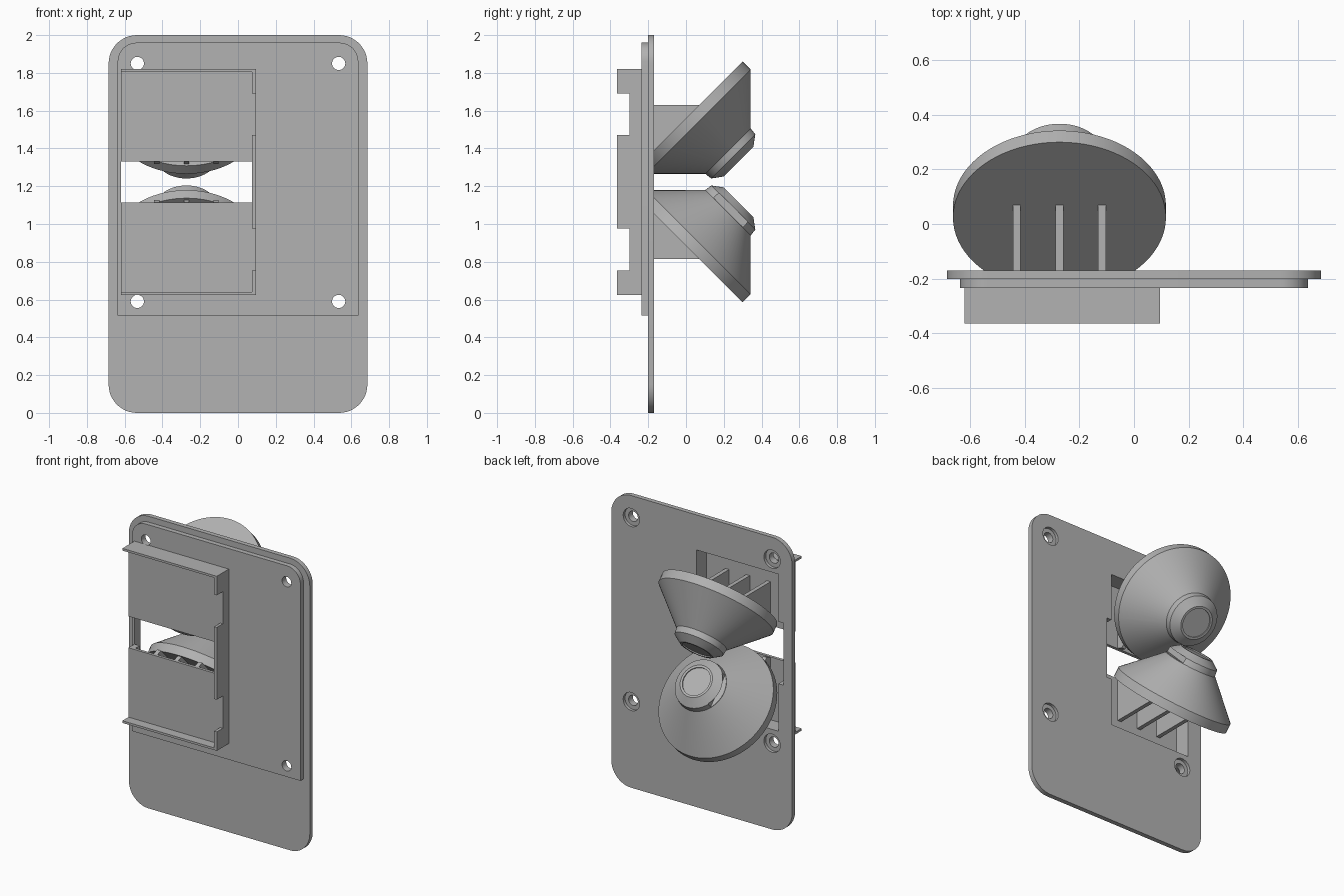
import bpy, bmesh, math
from mathutils import Matrix, Vector

cube = bpy.data.objects.get("Cube")
if cube:
    bpy.data.objects.remove(cube, do_unlink=True)

gray = bpy.data.materials.new("plain_gray")
gray.use_nodes = True
COLOR = (0.445, 0.445, 0.445, 1)
gray.diffuse_color = COLOR
gray.node_tree.nodes["Principled BSDF"].inputs["Base Color"].default_value = COLOR

MID_Z = 1.2225      # the two cones mirror about this height
CX = -0.273         # centre line of the cones
MIRROR = Matrix.Translation((0, 0, 2 * MID_Z)) @ Matrix.Diagonal((1, 1, -1, 1))


def finish(name, bm, matrix=None):
    if matrix:
        bm.transform(matrix)
    bmesh.ops.recalc_face_normals(bm, faces=bm.faces)
    mesh = bpy.data.meshes.new(name)
    bm.to_mesh(mesh)
    bm.free()
    mesh.materials.append(gray)
    ob = bpy.data.objects.new(name, mesh)
    bpy.context.collection.objects.link(ob)
    return ob


def box(name, x, y, z, matrix=None):
    bm = bmesh.new()
    bmesh.ops.create_cube(bm, size=1)
    for v in bm.verts:
        v.co = [r[0] if c < 0 else r[1] for c, r in zip(v.co, (x, y, z))]
    return finish(name, bm, matrix)


def prism(name, points, direction, matrix=None):
    """Extrude a closed outline along a vector."""
    bm = bmesh.new()
    face = bm.faces.new([bm.verts.new(p) for p in points])
    out = bmesh.ops.extrude_face_region(bm, geom=[face])
    moved = [g for g in out["geom"] if isinstance(g, bmesh.types.BMVert)]
    bmesh.ops.translate(bm, verts=moved, vec=Vector(direction))
    return finish(name, bm, matrix)


def rounded_plate(name, half, z0, z1, y0, y1, r_bottom, r_top):
    pts = []
    corners = ((1, 1, r_top), (-1, 1, r_top), (-1, -1, r_bottom), (1, -1, r_bottom))
    for i, (sx, sz, r) in enumerate(corners):
        cx, cz = sx * (half - r), (z1 - r if sz > 0 else z0 + r)
        steps = 12 if r else 0
        for k in range(steps + 1):
            a = math.pi / 2 * (i + k / max(steps, 1))
            pts.append((cx + r * math.cos(a), y0, cz + r * math.sin(a)))
    return prism(name, pts, (0, y1 - y0, 0))


def rod(name, x, z, r, y0, y1):
    bm = bmesh.new()
    bmesh.ops.create_cone(bm, cap_ends=True, segments=32, radius1=r, radius2=r, depth=y1 - y0)
    place = Matrix.Translation((x, (y0 + y1) / 2, z)) @ Matrix.Rotation(math.pi / 2, 4, "X")
    return finish(name, bm, place)


def revolve(name, profile, matrix):
    bm = bmesh.new()
    verts = [bm.verts.new((r, 0, t)) for r, t in profile]
    edges = [bm.edges.new(p) for p in zip(verts, verts[1:])]
    bmesh.ops.spin(bm, geom=verts + edges, axis=(0, 0, 1), cent=(0, 0, 0),
                   angle=2 * math.pi, steps=80)
    bmesh.ops.remove_doubles(bm, verts=bm.verts, dist=0.0001)
    return finish(name, bm, matrix)


def cut(target, cutters):
    bpy.context.view_layer.objects.active = target
    for c in cutters:
        mod = target.modifiers.new("cut", "BOOLEAN")
        mod.operation, mod.solver, mod.object = "DIFFERENCE", "EXACT", c
        bpy.ops.object.modifier_apply(modifier=mod.name)
    for c in cutters:
        bpy.data.objects.remove(c, do_unlink=True)


def smooth(ob):
    bpy.ops.object.select_all(action="DESELECT")
    ob.select_set(True)
    bpy.context.view_layer.objects.active = ob
    bpy.ops.object.shade_smooth_by_angle(angle=math.radians(25))


def plate_cutters(y0, y1):
    """Window, wider middle opening and screw holes."""
    holes = [rod("hole", x, z, 0.035, y0, y1) for x in (-0.533, 0.533) for z in (0.59, 1.85)]
    return holes + [box("window", (-0.58, 0.04), (y0, y1), (0.685, 1.76)),
                    box("middle", (-0.62, 0.075), (y0, y1), (1.01, 1.435))]


# Back plate with counterbored screw holes
back_plate = rounded_plate("back_plate", 0.685, 0, 2, -0.202, -0.17, 0.15, 0.15)
bores = [rod("bore", x, z, 0.062, -0.19, -0.1) for x in (-0.533, 0.533) for z in (0.59, 1.85)]
cut(back_plate, plate_cutters(-0.5, 0.1) + bores)
smooth(back_plate)

# Raised front plate, square at the bottom
front_plate = rounded_plate("front_plate", 0.637, 0.515, 1.96, -0.235, -0.202, 0, 0.1)
cut(front_plate, plate_cutters(-0.5, 0.1))
smooth(front_plate)

# Front cover panels, hollow behind
for name, m in (("upper_panel", None), ("lower_panel", MIRROR)):
    panel = box(name, (-0.62, 0.075), (-0.3, -0.235), (1.33, 1.805), m)
    cut(panel, [box("pocket", (-0.58, 0.04), (-0.28, -0.1), (1.2, 1.76), m)])

# Rails above and below, and the notched side wall
for name, m in (("top_rail", None), ("bottom_rail", MIRROR)):
    box(name, (-0.62, 0.095), (-0.365, -0.235), (1.805, 1.82), m)
side_wall = box("side_wall", (0.075, 0.095), (-0.365, -0.235), (0.64, 1.805))
cut(side_wall, [box("notch", (0, 0.2), (-0.5, -0.3), z) for z in ((1.47, 1.69), (0.755, 0.975))])

# Two tilted cones with a collar, nose and slots
PROFILE = ((0, 0), (0.39, 0), (0.39, 0.06), (0.17, 0.28), (0.165, 0.32),
           (0.11, 0.36), (0.095, 0.36), (0.095, 0.352), (0, 0.352))
center = Matrix.Translation((CX, 0.024, 1.584))
upper = center @ Matrix.Rotation(math.radians(-135), 4, "X")
lower = (Matrix.Translation((CX, 0.024, 2 * MID_Z - 1.584))
         @ Matrix.Rotation(math.radians(-45), 4, "X") @ Matrix.Rotation(math.pi, 4, "Z"))
for name, m in (("upper_cone", upper), ("lower_cone", lower)):
    cone = revolve(name, PROFILE, m)
    slots = [box("rim_slot", (-0.5, 0.5), (0.19, 0.5), (0.02, 0.078), m)]
    slots += [box("collar_slot", x, (-0.11, 0.11), (0.283, 0.322), m)
              for x in ((-0.3, -0.125), (0.125, 0.3))]
    cut(cone, slots)
    smooth(cone)
    # Rib that bridges the rim slot
    box(name + "_rib", (-0.013, 0.013), (0.18, 0.35), (0.015, 0.08), m)

# Three fins join each cone to its panel
for side, m in (("upper", None), ("lower", MIRROR)):
    for i, x in enumerate((-0.43, CX, -0.117)):
        outline = [(x - 0.014, y, z) for y, z in
                   ((-0.285, 1.63), (0.072, 1.63), (-0.24, 1.318), (-0.285, 1.335))]
        prism(f"{side}_fin_{i + 1}", outline, (0.028, 0, 0), m)
